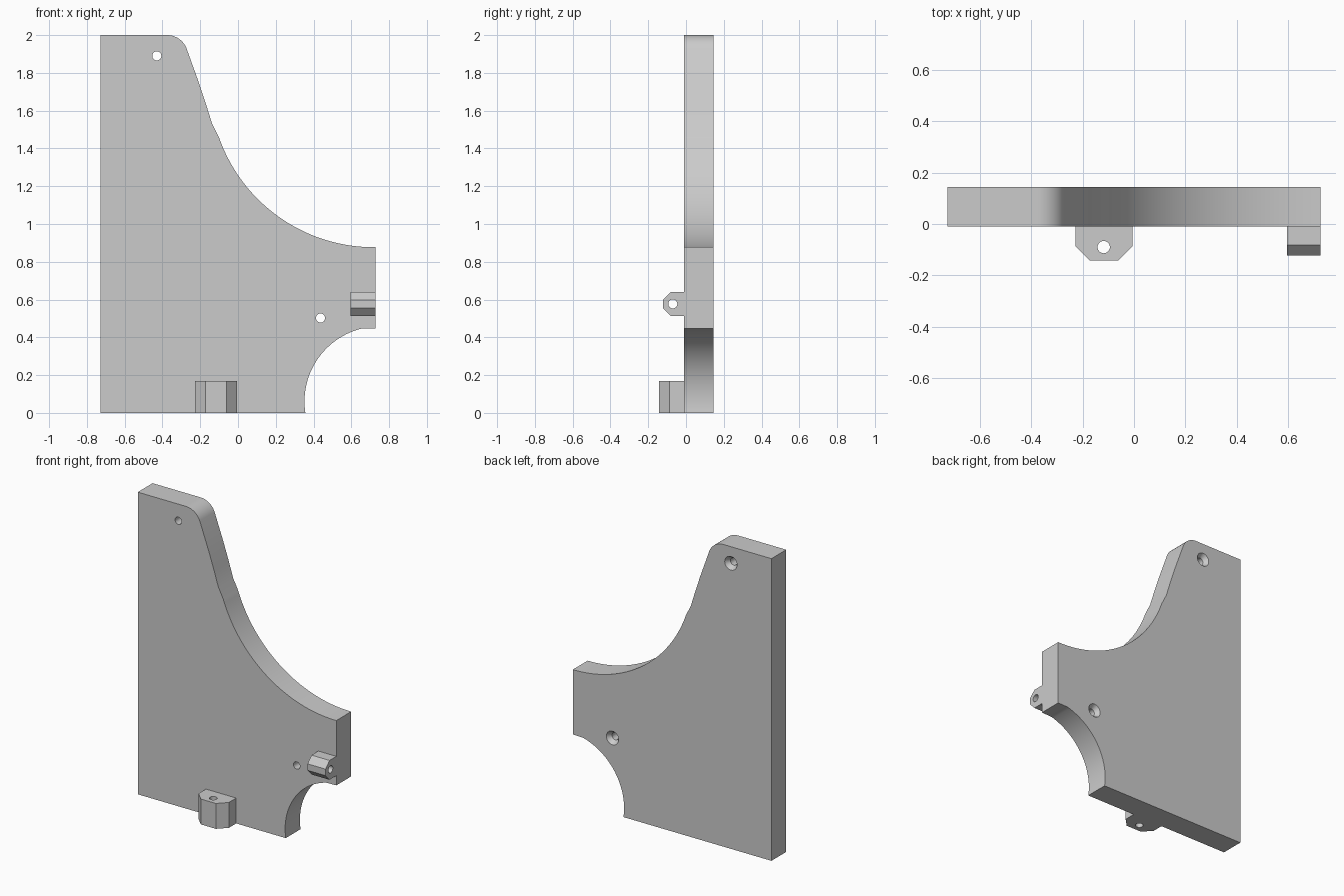
import bpy, bmesh
from math import sin, cos, radians, pi
from mathutils import Matrix, Vector

cube = bpy.data.objects.get("Cube")
if cube:
    bpy.data.objects.remove(cube, do_unlink=True)

grey = bpy.data.materials.new("plain grey")
grey.use_nodes = True
grey.diffuse_color = (0.6, 0.6, 0.6, 1)
grey.node_tree.nodes["Principled BSDF"].inputs["Base Color"].default_value = (0.6, 0.6, 0.6, 1)

FRONT, BACK = -0.01, 0.145
HOLE = 0.024


def arc(cx, cz, r, start, end, n):
    steps = [radians(start + (end - start) * i / n) for i in range(n + 1)]
    return [(cx + r * cos(a), cz + r * sin(a)) for a in steps]


def finish(name, bm):
    bmesh.ops.recalc_face_normals(bm, faces=bm.faces)
    mesh = bpy.data.meshes.new(name)
    bm.to_mesh(mesh)
    bm.free()
    mesh.materials.append(grey)
    obj = bpy.data.objects.new(name, mesh)
    bpy.context.collection.objects.link(obj)
    return obj


def prism(name, profile, place, start, end):
    """Extrude a closed profile; place(u, v, depth) gives the 3D point."""
    bm = bmesh.new()
    face = bm.faces.new([bm.verts.new(place(u, v, start)) for u, v in profile])
    new = bmesh.ops.extrude_face_region(bm, geom=[face])["geom"]
    shift = Vector(place(0, 0, end)) - Vector(place(0, 0, start))
    bmesh.ops.translate(bm, vec=shift, verts=[g for g in new if isinstance(g, bmesh.types.BMVert)])
    return finish(name, bm)


def drill(center, axis, length, r1=HOLE, r2=HOLE):
    """Round or conical cutter centred on a point."""
    bm = bmesh.new()
    turn = Vector((0, 0, 1)).rotation_difference(Vector(axis)).to_matrix().to_4x4()
    bmesh.ops.create_cone(bm, cap_ends=True, segments=32, radius1=r1, radius2=r2,
                          depth=length, matrix=Matrix.Translation(center) @ turn)
    obj = finish("hole_cutter", bm)
    obj.hide_render = True
    return obj


def cut(obj, cutters):
    """Subtract the cutters, then discard them."""
    for c in cutters:
        mod = obj.modifiers.new("hole", "BOOLEAN")
        mod.operation, mod.solver, mod.object = "DIFFERENCE", "EXACT", c
    graph = bpy.context.evaluated_depsgraph_get()
    mesh = bpy.data.meshes.new_from_object(obj.evaluated_get(graph))
    obj.modifiers.clear()
    obj.data = mesh
    for c in cutters:
        bpy.data.objects.remove(c, do_unlink=True)


# Plate outline: straight left side, small lower scoop, large upper sweep, rounded top
outline = [(-0.727, 0)]
outline += arc(0.75, 0.06, 0.398, 188.7, 104, 32)
outline += [(0.727, 0.448), (0.727, 0.877)]
outline += arc(0.72, 1.747, 0.87, 270, 199.5, 48)
outline += [(-0.137, 1.53), (-0.168, 1.63), (-0.206, 1.745)]
outline += arc(-0.375, 1.89, 0.11, 22, 90, 14)
outline += [(-0.727, 2)]
plate = prism("plate", outline, lambda u, v, d: (u, d, v), FRONT, BACK)

# Screw holes, countersunk from the back
cutters = []
for x, z in ((-0.43, 1.89), (0.437, 0.502)):
    cutters.append(drill((x, 0.07, z), (0, 1, 0), 0.4))
    cutters.append(drill((x, BACK - 0.01, z), (0, 1, 0), 0.04, HOLE, 0.052))
cut(plate, cutters)

# Bottom lug with an upright hole
lower = [(-0.228, FRONT), (-0.228, -0.087), (-0.172, -0.143),
         (-0.062, -0.143), (-0.006, -0.087), (-0.006, FRONT)]
bottom_lug = prism("bottom_lug", lower, lambda u, v, d: (u, v, d), 0, 0.168)
cut(bottom_lug, [drill((-0.118, -0.09, 0.08), (0, 0, 1), 0.5)])

# Side lug with a sideways hole
side = [(FRONT, 0.64), (-0.081, 0.64), (-0.122, 0.598),
        (-0.122, 0.555), (-0.081, 0.512), (FRONT, 0.512)]
side_lug = prism("side_lug", side, lambda u, v, d: (d, u, v), 0.595, 0.727)
cut(side_lug, [drill((0.66, -0.07, 0.577), (1, 0, 0), 0.5)])

# Smooth the curved walls, keep the edges crisp
bpy.ops.object.select_all(action="DESELECT")
for obj in (plate, bottom_lug, side_lug):
    obj.select_set(True)
bpy.context.view_layer.objects.active = plate
bpy.ops.object.shade_smooth_by_angle(angle=radians(30))
